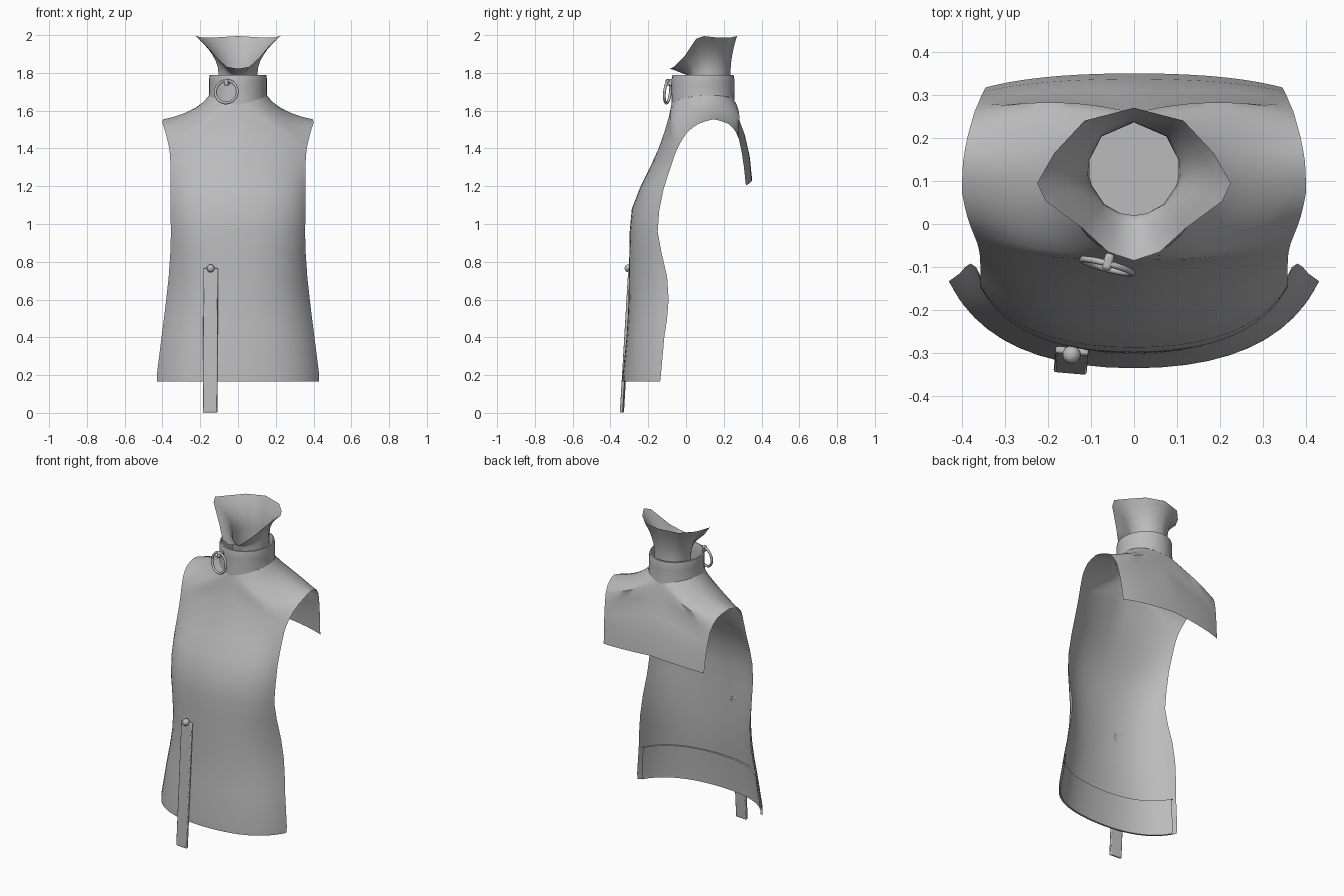
import bpy, bmesh, math
from mathutils import Vector as V

if "Cube" in bpy.data.objects:
    bpy.data.objects.remove(bpy.data.objects["Cube"])

grey = bpy.data.materials.new("cloth grey")
grey.diffuse_color = (0.5, 0.5, 0.5, 1)
grey.use_nodes = True
grey.node_tree.nodes["Principled BSDF"].inputs["Base Color"].default_value = grey.diffuse_color


def finish(ob, angle=50):
    ob.data.materials.clear()
    ob.data.materials.append(grey)
    bpy.ops.object.select_all(action='DESELECT')
    ob.select_set(True)
    bpy.context.view_layer.objects.active = ob
    bpy.ops.object.shade_smooth_by_angle(angle=math.radians(angle))
    return ob


def loft(name, rows, closed=False, mirror=False, cap=False, angle=50):
    """Skin a list of point rows; columns may wrap round."""
    n = len(rows[0])
    verts = [p for r in rows for p in r]
    faces = []
    for r in range(len(rows) - 1):
        for c in range(n if closed else n - 1):
            d = (c + 1) % n
            faces.append((r*n + c, r*n + d, (r+1)*n + d, (r+1)*n + c))
    if cap:
        faces.append(tuple(range(n)))
    me = bpy.data.meshes.new(name)
    me.from_pydata(verts, [], faces)
    ob = bpy.data.objects.new(name, me)
    bpy.context.collection.objects.link(ob)
    if mirror:
        m = ob.modifiers.new("mirror", 'MIRROR')
        m.merge_threshold = 0.0005
    return finish(ob, angle)


def bezier(a, m, b, n=10, end=1.0):
    ts = [end * i / n for i in range(n + 1)]
    return [a*(1-t)**2 + m*2*t*(1-t) + b*t*t for t in ts]


def along(points, t):
    """Point at fraction t of an evenly indexed polyline."""
    f = t * (len(points) - 1)
    i = min(int(f), len(points) - 2)
    return V(points[i]).lerp(V(points[i+1]), f - i)


def collar_point(a, scale=1.0, z=None):
    s = abs(math.cos(a))
    base = 1.64 + 0.04*s + 0.01*math.sin(a)
    return V((0.155*math.cos(a)*scale, 0.09 + 0.168*math.sin(a)*scale,
              base if z is None else z))


# Vest: front rows as centre y, centre z, edge x, edge y, edge z
front = [
    (-.335, .165, .428, -.137, .165), (-.335, .20, .43, -.133, .20),
    (-.315, .40, .405, -.115, .40), (-.308, .50, .392, -.10, .50),
    (-.304, .60, .38, -.092, .60), (-.302, .72, .367, -.10, .72),
    (-.30, .85, .358, -.13, .85), (-.298, .96, .355, -.15, .96),
    (-.287, 1.08, .358, -.142, 1.07), (-.24, 1.20, .357, -.12, 1.18),
    (-.19, 1.30, .357, -.095, 1.26), (-.145, 1.40, .358, -.075, 1.32),
    (-.11, 1.50, .36, -.06, 1.365), (-.09, 1.57, .364, -.045, 1.40)]
armhole = [(.37, -.03, 1.43), (.38, -.005, 1.47), (.39, .025, 1.505),
           (.40, .075, 1.535), (.398, .14, 1.555), (.39, .19, 1.545),
           (.378, .235, 1.525), (.37, .262, 1.49)]
back = [(.275, 1.57, .362, .28, 1.45), (.312, 1.47, .356, .295, 1.38),
        (.337, 1.36, .35, .307, 1.30), (.35, 1.235, .345, .317, 1.205)]


def panel_row(y, z, ex, ey, ez, k):
    return V((0, y, z)), V((ex*k, y, (z+ez)/2)), V((ex, ey, ez))


rows = [bezier(*panel_row(*r, .77 if r[1] < 1.25 else .66)) for r in front]
STEPS = 12
for i in range(STEPS + 1):
    a = math.pi * (i/STEPS - .5)
    s = abs(math.cos(a))
    I, E = collar_point(a), along(armhole, i/STEPS)
    M = I.lerp(E, .5 - .2*s)
    M.z = I.z + (E.z - I.z)*(.5 + .25*s)
    M.y += .045*(1-s)*math.sin(a)
    rows.append(bezier(I, M, E))
rows += [bezier(*panel_row(*r, .65)) for r in back]
loft("vest", rows, mirror=True)

# Turned-up facing inside the front hem
facing = []
for r, d in [(front[0], 0), (front[0], .012), (front[1], .014),
             ((-.317, .375, .408, -.117, .375), .012),
             ((-.317, .375, .408, -.117, .375), .001)]:
    y, z, ex, ey, ez = r
    I, M, E = panel_row(y + d, z, ex - d, ey, ez, .77)
    facing.append(bezier(I, M, E, 10, .96))
loft("hem_facing", [r[::-1] for r in facing], mirror=True, angle=30)

# Standing collar with rolled top edge
N = 32
angles = [2*math.pi*i/N - math.pi/2 for i in range(N)]
profile = [(1, None), (.985, 1.70), (.985, 1.74), (.985, 1.77), (.965, 1.788),
           (.92, 1.79), (.89, 1.775), (.88, 1.73), (.88, 1.66)]
loft("collar", [[collar_point(a, s, z) for a in angles] for s, z in profile],
     closed=True)

# Neck flaring to an open jaw-shaped rim
half = [(0, -.085, 1.822), (.06, -.065, 1.832), (.12, -.01, 1.885),
        (.205, .053, 1.98), (.225, .095, 1.995), (.185, .165, 1.987),
        (.115, .24, 1.988), (0, .27, 1.995)]
rim = [V(p) for p in half] + [V((-x, y, z)) for x, y, z in half[-2:0:-1]]
columns = []
for p in rim:
    a = math.atan2(p.y - .128, p.x)
    foot = V((.105*math.cos(a), .128 + .108*math.sin(a), 0))
    low = V((foot.x, foot.y, 1.68))
    waist = V((foot.x, foot.y, 1.775 if p.z < 1.9 else 1.80))
    mid = V((foot.x, foot.y, min(1.89, p.z - .035)))
    columns.append([low] + bezier(waist, mid, p, 6))
loft("neck", [list(r) for r in zip(*columns)], closed=True, cap=True)

# Ring hanging on the collar, with its small loop
bpy.ops.mesh.primitive_torus_add(
    major_radius=.06, minor_radius=.0075, major_segments=28, minor_segments=8,
    location=(-.062, -.098, 1.70),
    rotation=(math.radians(84), 0, math.radians(-15)))
bpy.context.object.name = "ring"
finish(bpy.context.object)


def box(name, loc, size, rot, bevel):
    bpy.ops.mesh.primitive_cube_add(size=1, location=loc, rotation=rot)
    ob = bpy.context.object
    ob.name = name
    ob.scale = size
    bpy.ops.object.transform_apply(location=False, rotation=False, scale=True)
    b = ob.modifiers.new("bevel", 'BEVEL')
    b.width, b.segments = bevel, 2
    return finish(ob)


box("ring_loop", (-.06, -.088, 1.75), (.022, .04, .034),
    (0, 0, math.radians(-15)), .007)

# Hanging strap and its stud
tilt = math.atan2(.045, .765)
box("strap", (-.146, -.317, .384), (.077, .016, .765),
    (-tilt, 0, math.radians(-5)), .005)
bpy.ops.mesh.primitive_uv_sphere_add(segments=14, ring_count=8, radius=.021,
                                     location=(-.145, -.304, .765))
bpy.context.object.name = "strap_stud"
finish(bpy.context.object)
